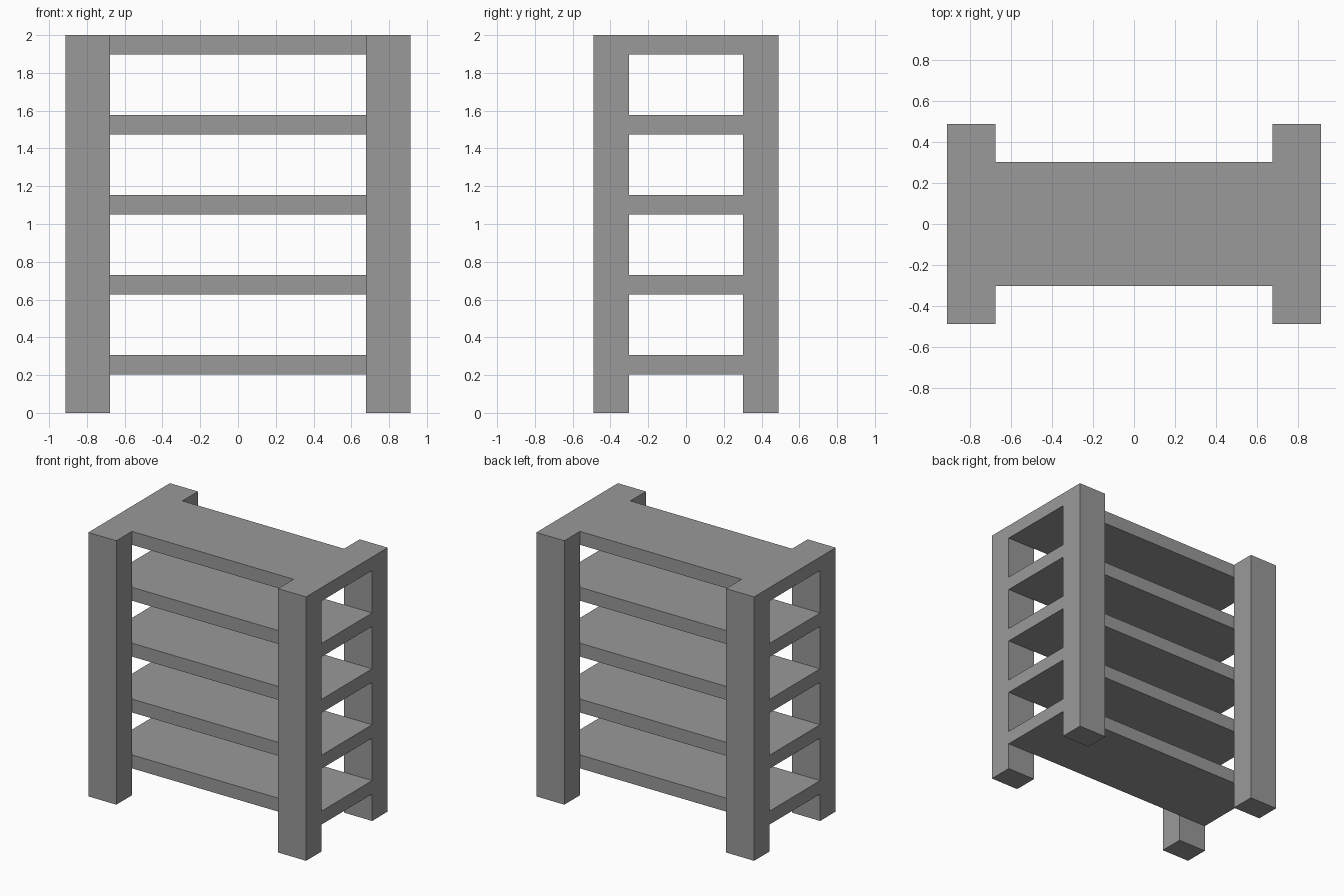
import bpy

cube = bpy.data.objects.get("Cube")
if cube:
    bpy.data.objects.remove(cube, do_unlink=True)

# Single grey finish
grey = bpy.data.materials.new("plain_grey")
grey.use_nodes = True
colour = (0.32, 0.32, 0.32, 1)
grey.diffuse_color = colour
grey.node_tree.nodes["Principled BSDF"].inputs["Base Color"].default_value = colour

WIDTH, DEPTH, HEIGHT = 1.826, 0.977, 2.0
POST_WIDTH = 0.235
SHELF_DEPTH = 0.604
SHELF_THICKNESS = 0.102
SHELF_STEP = 0.4235
POST_DEPTH = (DEPTH - SHELF_DEPTH) / 2


def box(name, centre, size):
    bpy.ops.mesh.primitive_cube_add(size=1, location=centre)
    part = bpy.context.object
    part.name = name
    part.scale = size
    bpy.ops.object.transform_apply(location=False, rotation=False, scale=True)
    part.data.materials.append(grey)
    return part


# Corner posts
for side, sx in (("left", 1), ("right", -1)):
    for end, sy in (("front", -1), ("back", 1)):
        box(f"{end}_{side}_post",
            (sx * (WIDTH - POST_WIDTH) / 2, sy * (DEPTH - POST_DEPTH) / 2, HEIGHT / 2),
            (POST_WIDTH, POST_DEPTH, HEIGHT))

# Shelves, from the top down, running out to the ends between the posts
for i, level in enumerate(("top", "upper", "middle", "lower", "bottom")):
    z = HEIGHT - SHELF_THICKNESS / 2 - i * SHELF_STEP
    box(f"{level}_shelf", (0, 0, z), (WIDTH, SHELF_DEPTH, SHELF_THICKNESS))
